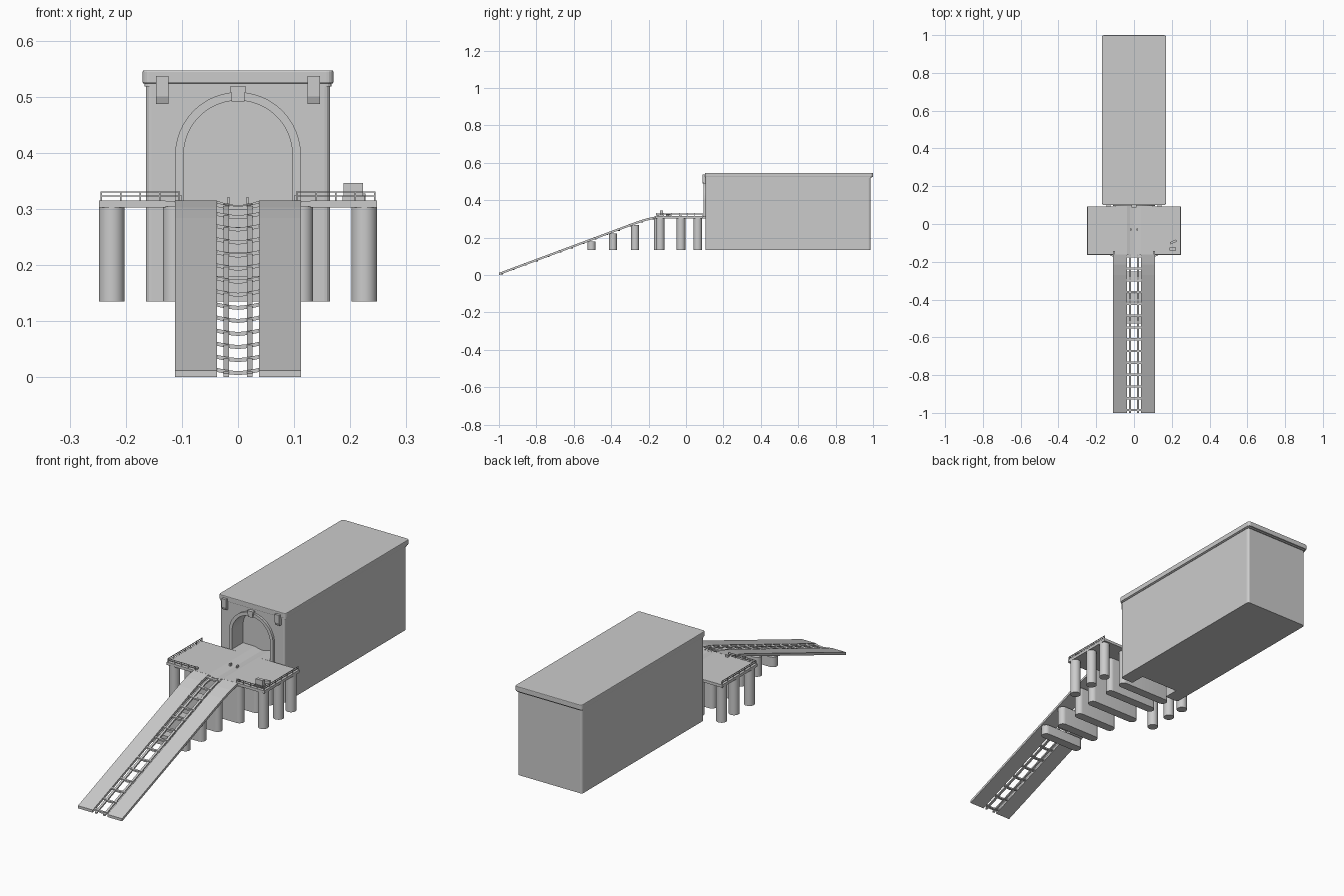
import bpy, bmesh, math
from mathutils import Vector

if "Cube" in bpy.data.objects:
    bpy.data.objects.remove(bpy.data.objects["Cube"])


def prism(name, pts, axis, a, b, smooth=False):
    """Extrude a closed 2D outline along an axis from a to b."""
    place = {'x': lambda p, t: (t, p[0], p[1]),
             'y': lambda p, t: (p[0], t, p[1]),
             'z': lambda p, t: (p[0], p[1], t)}[axis]
    bm = bmesh.new()
    face = bm.faces.new([bm.verts.new(place(p, a)) for p in pts])
    res = bmesh.ops.extrude_face_region(bm, geom=[face])
    d = Vector(place((0, 0), b)) - Vector(place((0, 0), a))
    bmesh.ops.translate(bm, vec=d, verts=[v for v in res['geom'] if isinstance(v, bmesh.types.BMVert)])
    bmesh.ops.recalc_face_normals(bm, faces=bm.faces)
    me = bpy.data.meshes.new(name)
    bm.to_mesh(me)
    bm.free()
    ob = bpy.data.objects.new(name, me)
    bpy.context.collection.objects.link(ob)
    if smooth:
        bpy.ops.object.select_all(action='DESELECT')
        ob.select_set(True)
        bpy.context.view_layer.objects.active = ob
        bpy.ops.object.shade_smooth_by_angle(angle=math.radians(35))
    return ob


def box(name, x0, x1, y0, y1, z0, z1):
    return prism(name, [(x0, y0), (x1, y0), (x1, y1), (x0, y1)], 'z', z0, z1)


def bevel(ob, width, segments=2):
    m = ob.modifiers.new("edge", 'BEVEL')
    m.width, m.segments, m.limit_method = width, segments, 'ANGLE'


def rounded(x0, x1, y0, y1, r, n=4):
    pts = []
    for cx, cy, s in ((x1 - r, y1 - r, 0), (x0 + r, y1 - r, 1), (x0 + r, y0 + r, 2), (x1 - r, y0 + r, 3)):
        for i in range(n + 1):
            t = math.pi / 2 * (s + i / n)
            pts.append((cx + r * math.cos(t), cy + r * math.sin(t)))
    return pts


def arch(r, zc, n=24):
    return [(r * math.cos(math.pi * i / n), zc + r * math.sin(math.pi * i / n)) for i in range(n + 1)]


BASE, DECK, SPRING = 0.135, 0.315, 0.396

# Boathouse walls with an arched front recess
walls = prism("boathouse_walls", rounded(-0.164, 0.164, 0.105, 0.987, 0.010, 3), 'z', BASE, 0.524)
opening = arch(0.097, SPRING) + [(-0.097, 0.1), (0.097, 0.1)]
cutter = prism("doorway_cutter", opening, 'y', 0.05, 0.175)
cutter.hide_render = True
cutter.hide_viewport = True
cut = walls.modifiers.new("doorway", 'BOOLEAN')
cut.object, cut.operation, cut.solver = cutter, 'DIFFERENCE', 'EXACT'

# Roof slab
roof = prism("roof_slab", rounded(-0.170, 0.170, 0.101, 1.0, 0.012), 'z', 0.523, 0.547)
bevel(roof, 0.003)
prism("roof_moulding", rounded(-0.167, 0.167, 0.103, 0.993, 0.011), 'z', 0.518, 0.524)

# Door surround, keystone and eaves brackets
outline = [(0.112, 0.31)] + arch(0.112, SPRING) + [(-0.112, 0.31), (-0.097, 0.31)] \
    + arch(0.097, SPRING)[::-1] + [(0.097, 0.31)]
prism("door_surround", outline, 'y', 0.094, 0.108)
prism("keystone", [(-0.011, 0.490), (0.011, 0.490), (0.014, 0.518), (-0.014, 0.518)], 'y', 0.088, 0.108)
for s in (-1, 1):
    prism("eaves_bracket", [(0.108, 0.487), (0.094, 0.487), (0.089, 0.500), (0.089, 0.537), (0.108, 0.537)],
          'x', s * 0.135 - 0.011, s * 0.135 + 0.011)

# Platform deck with a shallow keel channel, running into the doorway
channel = [(0.037, DECK - 0.001), (0.02, 0.309), (0, 0.306), (-0.02, 0.309), (-0.037, DECK - 0.001)]
prism("platform_deck", [(-0.248, 0.302), (0.248, 0.302), (0.248, DECK)] + channel + [(-0.248, DECK)],
      'y', -0.163, 0.092)
prism("doorway_floor", [(-0.097, 0.302), (0.097, 0.302), (0.097, DECK)] + channel + [(-0.097, DECK)],
      'y', 0.092, 0.176)

# Slipway: two sloping side decks
PATH = [(-1.0, 0.012), (-0.27, 0.284), (-0.215, 0.302), (-0.16, 0.3145)]


def slip_z(y):
    for (y0, z0), (y1, z1) in zip(PATH, PATH[1:]):
        if y <= y1:
            return z0 + (z1 - z0) * (y - y0) / (y1 - y0)
    return DECK


def ribbon(top, thick):
    return [(y, z + top) for y, z in PATH] + [(y, z + top - thick) for y, z in PATH[::-1]]


for s in (-1, 1):
    prism("slipway_side_deck", ribbon(0, 0.012), 'x', s * 0.037, s * 0.112)
    prism("slipway_keel_rail", ribbon(-0.005, 0.007), 'x', s * 0.016, s * 0.026)

# Dished cross bearers between the side decks
for i in range(14):
    y = -0.985 + i * 0.0625
    z = slip_z(y)
    xs = [-0.038, -0.02, 0, 0.02, 0.038]
    sag = [0, -0.004, -0.006, -0.004, 0]
    top = [(x, z + d - 0.001) for x, d in zip(xs, sag)]
    low = [(x, z + d - 0.008) for x, d in zip(xs, sag)]
    prism("slipway_bearer", top + low[::-1], 'y', y - 0.006, y + 0.006)

# Wall piers with round ends under the slipway and platform
for y in (-0.505, -0.39, -0.272, -0.15, -0.027, 0.063):
    w = 0.134 if y > -0.2 else 0.108
    pier = prism("wall_pier", rounded(-w, w, y - 0.021, y + 0.021, 0.0209, 8), 'z', BASE,
                 min(slip_z(y - 0.021) - 0.008, 0.304), True)

# Round columns under the platform wings
for s in (-1, 1):
    for y in (-0.138, -0.027, 0.063):
        ring = [(s * 0.225 + 0.023 * math.cos(t * math.pi / 12), y + 0.023 * math.sin(t * math.pi / 12))
                for t in range(24)]
        prism("platform_column", ring, 'z', BASE, 0.304, True)

# Handrails around the platform wings
R = 0.0012
for s in (-1, 1):
    cx, y0, y1 = s * 0.244, -0.159, 0.088
    for z in (0.323, 0.330):
        box("side_rail", cx - R, cx + R, y0, y1, z - R, z + R)
        box("front_rail", min(cx, s * 0.105), max(cx, s * 0.105), y0 - R, y0 + R, z - R, z + R)
    for i in range(7):
        y = y0 + (y1 - y0) * i / 6
        box("rail_post", cx - R, cx + R, y - R, y + R, DECK, 0.331)
    for i in range(1, 5):
        x = cx + (s * 0.105 - cx) * i / 4
        box("rail_post", x - R, x + R, y0 - R, y0 + R, DECK, 0.331)
    # Mooring blocks by the slipway head and doorway
    box("mooring_block", s * 0.106 - 0.006, s * 0.106 + 0.006, -0.155, -0.143, DECK, 0.324)
    box("keel_guide", s * 0.017 - 0.003, s * 0.017 + 0.003, -0.035, -0.023, 0.308, 0.320)

# Bench-like winch housing with a tilted plank behind it
box("winch_base", 0.186, 0.225, -0.150, -0.118, DECK, 0.322)
box("winch_housing", 0.188, 0.223, -0.140, -0.124, 0.322, 0.346)
plank = prism("loose_plank", [(-0.018, -0.006), (0.018, -0.006), (0.018, 0.006), (-0.018, 0.006)], 'z', 0, 0.012)
plank.location = (0.208, -0.095, DECK)
plank.rotation_euler = (0, 0, math.radians(25))
